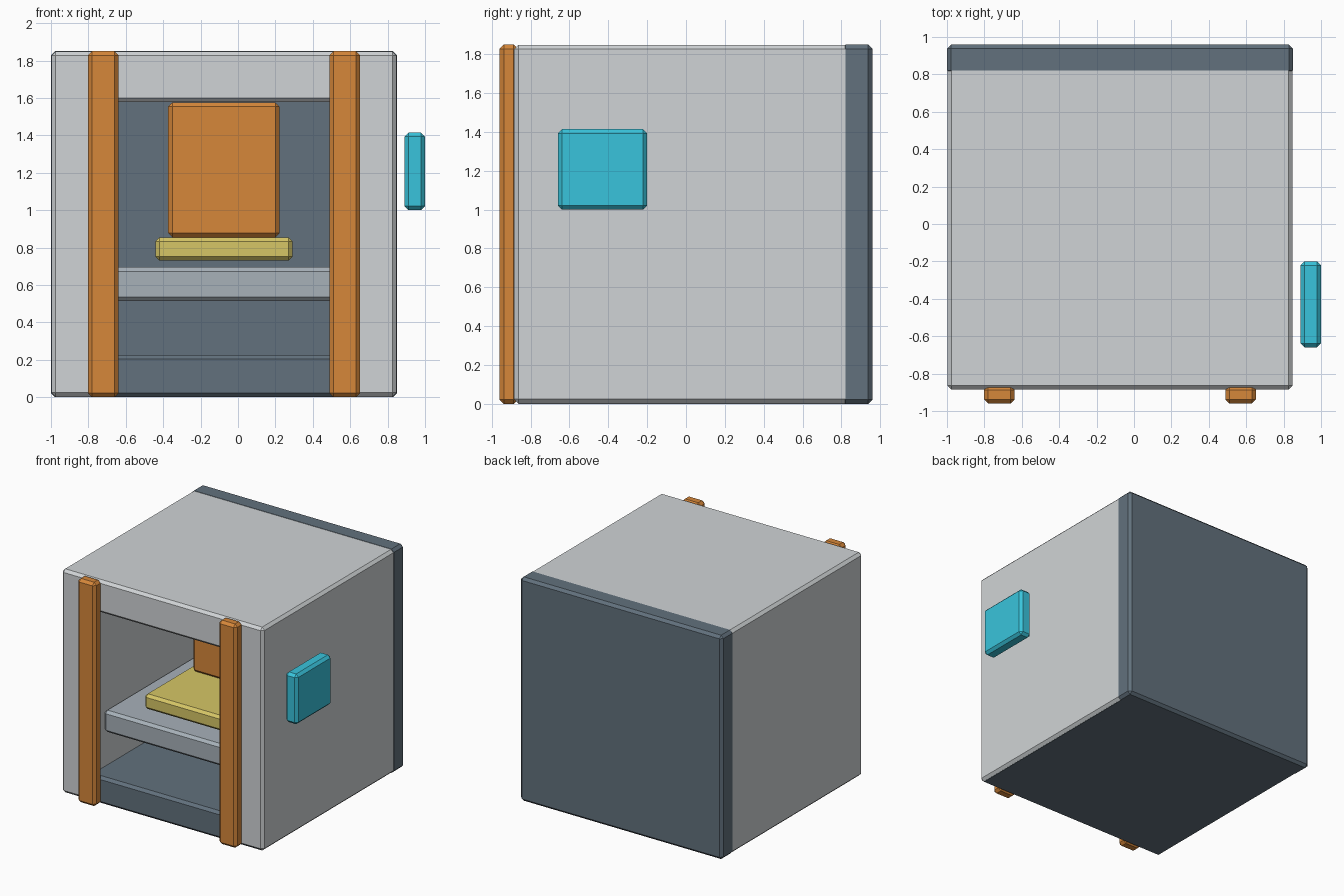
import bpy

if "Cube" in bpy.data.objects:
    bpy.data.objects.remove(bpy.data.objects["Cube"])


def material(name, r, g, b):
    """Flat material from 0-255 display values, converted to linear."""
    def lin(v):
        v /= 255
        return v / 12.92 if v <= 0.04045 else ((v + 0.055) / 1.055) ** 2.4
    m = bpy.data.materials.new(name)
    m.diffuse_color = (lin(r), lin(g), lin(b), 1)
    m.use_nodes = True
    m.node_tree.nodes["Principled BSDF"].inputs["Base Color"].default_value = m.diffuse_color
    return m


shell_grey = material("light grey", 208, 212, 214)
slate = material("slate", 98, 113, 125)
shelf_grey = material("blue grey", 167, 177, 185)
orange = material("orange", 214, 135, 58)
yellow = material("yellow", 214, 198, 102)
cyan = material("cyan", 57, 196, 220)


def box(name, x, y, z, mat, bevel=0.022):
    """Chamfered box spanning the given (min, max) ranges."""
    bpy.ops.mesh.primitive_cube_add(size=1, location=[sum(r) / 2 for r in (x, y, z)])
    ob = bpy.context.object
    ob.name = name
    ob.scale = [r[1] - r[0] for r in (x, y, z)]
    bpy.ops.object.transform_apply(location=False, rotation=False, scale=True)
    ob.data.materials.append(mat)
    mod = ob.modifiers.new("chamfer", 'BEVEL')
    mod.width = bevel
    mod.segments = 1
    return ob


MID = -0.075          # middle of the cabinet in x
HALF = 0.923          # half of the cabinet width
OPEN = 0.645          # half of the opening width
FRONT, BACK, TOP = -0.885, 0.96, 1.85

# Side walls and front posts, mirrored about the cabinet middle
for side, s in (("left", -1), ("right", 1)):
    wall_x = sorted((MID + s * OPEN, MID + s * HALF))
    box(side + "_wall", wall_x, (FRONT, BACK - 0.002), (0.002, TOP - 0.002), shell_grey)
    post_x = (MID + s * OPEN - 0.082, MID + s * OPEN + 0.082)
    box(side + "_front_post", post_x, (-0.96, -0.865), (0, TOP), orange)

# Roof, back panel and floor; tiny offsets keep shared faces apart
full_x = (MID - HALF, MID + HALF)
box("roof", full_x, (FRONT, BACK - 0.002), (1.578, TOP - 0.002), shell_grey)
box("back_panel", (full_x[0] - 0.002, full_x[1] + 0.002), (0.80, BACK), (0, TOP), slate)
box("floor", (full_x[0] + 0.003, full_x[1] - 0.003), (FRONT + 0.002, BACK - 0.002),
    (0, 0.225), slate)

# Inner shelf carrying the seat
box("shelf", (MID - OPEN, MID + OPEN), (-0.73, 0.81), (0.515, 0.695), shelf_grey)
box("seat", (MID - 0.367, MID + 0.367), (-0.60, 0.06), (0.73, 0.855), yellow)
box("backrest", (MID - 0.298, MID + 0.298), (-0.07, 0.06), (0.855, 1.575), orange)

# Control panel beside the right wall
box("side_panel", (0.89, 1.0), (-0.66, -0.20), (1.0, 1.415), cyan)
